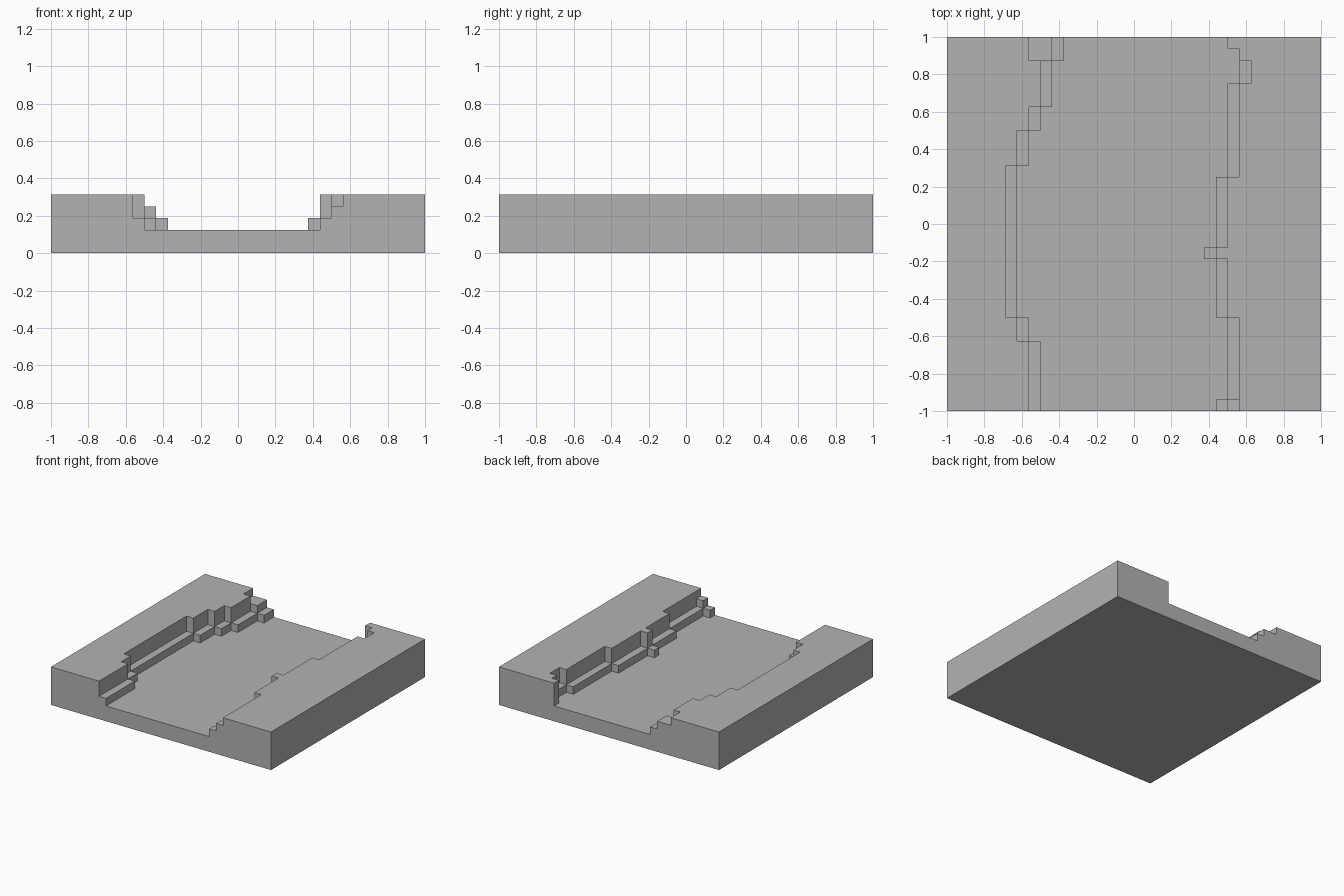
import bpy
import bmesh

if "Cube" in bpy.data.objects:
    bpy.data.objects.remove(bpy.data.objects["Cube"], do_unlink=True)

UNIT = 1 / 16          # size of one block
HALF = 16              # blocks from the centre to each side
FLOOR, LEDGE, STEP, TOP = 2, 3, 4, 5   # heights in blocks

# Each bank runs front to back as (end row, top edge, step edge, ledge edge), in blocks
LEFT_BANK = [(-10, -9, -9, -8), (-8, -10, -10, -9), (5, -11, -11, -10),
             (8, -10, -10, -9), (10, -9, -9, -8), (14, -8, -8, -7), (16, -9, -7, -6)]
RIGHT_BANK = [(-15, 9, 8, 7), (-8, 9, 9, 8), (-3, 8, 8, 7), (-2, 7, 7, 6),
              (4, 8, 8, 7), (12, 9, 9, 8), (14, 10, 10, 9), (15, 9, 9, 9), (16, 8, 8, 8)]


def bank_height(bank, column, row, side):
    """Height of a bank at one block; side is -1 for the left bank, 1 for the right."""
    edges = next(section[1:] for section in bank if row < section[0])
    for edge, level in zip(edges, (TOP, STEP, LEDGE)):
        if (column + 0.5 - edge) * side > 0:
            return level
    return FLOOR


def height(column, row):
    if not (-HALF <= column < HALF and -HALF <= row < HALF):
        return 0
    return max(bank_height(LEFT_BANK, column, row, -1),
               bank_height(RIGHT_BANK, column, row, 1))


bm = bmesh.new()


def quad(*corners):
    bm.faces.new([bm.verts.new([c * UNIT for c in corner]) for corner in corners])


# Exposed block faces: top, underside and the walls down to lower neighbours
for x in range(-HALF, HALF):
    for y in range(-HALF, HALF):
        h = height(x, y)
        square = [(x, y), (x + 1, y), (x + 1, y + 1), (x, y + 1)]
        quad(*[(*p, h) for p in square])
        quad(*[(*p, 0) for p in reversed(square)])
        neighbours = [(x, y - 1), (x + 1, y), (x, y + 1), (x - 1, y)]
        for i, neighbour in enumerate(neighbours):
            a, b = square[i], square[(i + 1) % 4]
            for z in range(height(*neighbour), h):
                quad((*a, z), (*b, z), (*b, z + 1), (*a, z + 1))

# Weld the blocks and merge coplanar faces into clean flat surfaces
bmesh.ops.remove_doubles(bm, verts=bm.verts, dist=0.001)
bmesh.ops.dissolve_limit(bm, angle_limit=0.01, verts=bm.verts, edges=bm.edges)

mesh = bpy.data.meshes.new("channel_terrain")
bm.to_mesh(mesh)
bm.free()
terrain = bpy.data.objects.new("channel_terrain", mesh)
bpy.context.collection.objects.link(terrain)

# Plain grey
grey = bpy.data.materials.new("plain_grey")
grey.use_nodes = True
colour = (0.45, 0.45, 0.45, 1)
grey.diffuse_color = colour
grey.node_tree.nodes["Principled BSDF"].inputs["Base Color"].default_value = colour
mesh.materials.append(grey)
